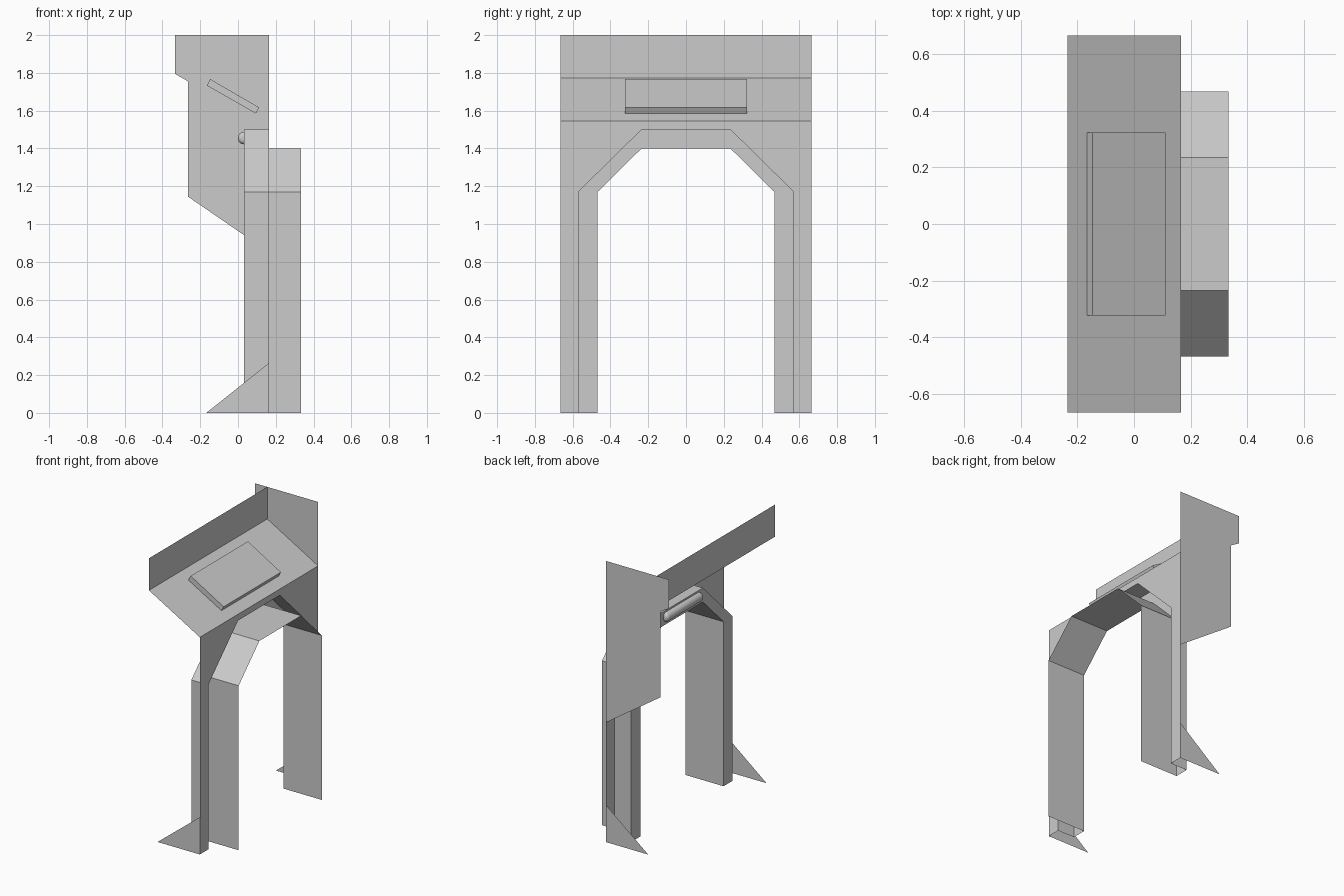
import bpy, math

if "Cube" in bpy.data.objects:
    bpy.data.objects.remove(bpy.data.objects["Cube"])

W = 0.665                      # half width of the body
XF, XB, XR = 0.165, 0.032, 0.333   # front sheet, groove back, lining front


def make(name, verts, faces):
    me = bpy.data.meshes.new(name)
    me.from_pydata(verts, [], faces)
    me.update()
    ob = bpy.data.objects.new(name, me)
    bpy.context.collection.objects.link(ob)
    return ob


def arch(half, top):
    return [(-half, 0), (-half, 1.17), (-0.235, top), (0.235, top), (half, 1.17), (half, 0)]


def loft(name, a, b):
    """Strip of quads between two point rows of equal length."""
    n = len(a)
    return make(name, a + b, [(i, i + 1, n + i + 1, n + i) for i in range(n - 1)])


def at_x(path, x):
    return [(x, y, z) for y, z in path]


outer, inner = arch(0.57, 1.5), arch(0.468, 1.4)

# Front sheet with the arch opening
sheet = [(-W, 0)] + outer + [(W, 0), (W, 1.545), (-W, 1.545)]
make("front_sheet", at_x(sheet, XF), [tuple(range(len(sheet)))])

# Groove around the opening and the lining that projects forward
loft("groove_wall", at_x(outer, XB), at_x(outer, XF))
loft("groove_back", at_x(inner, XB), at_x(outer, XB))
loft("arch_lining", at_x(inner, XR), at_x(inner, XB))

# Sloping console panel and upright back strip
slope = [(XF, 1.545), (-0.235, 1.772), (-0.235, 2.0)]
loft("console_and_backboard",
     [(x, -W, z) for x, z in slope], [(x, W, z) for x, z in slope])

# Single side plate
side = [(XF, 2), (-0.333, 2), (-0.333, 1.795), (-0.265, 1.755), (-0.265, 1.145), (XF, 0.85)]
make("side_plate", [(x, W, z) for x, z in side], [tuple(range(len(side)))])

# Triangular feet
for s, label in ((-1, "near"), (1, "far")):
    make("foot_" + label, [(-0.168, s * W, 0), (XF, s * W, 0), (XF, s * W, 0.265)],
         [(0, 1, 2) if s < 0 else (2, 1, 0)])

# Raised slab on the console
prof = [(-0.165, 1.733), (0.095, 1.585), (0.112, 1.617), (-0.147, 1.767)]
make("console_slab",
     [(x, -0.322, z) for x, z in prof] + [(x, 0.322, z) for x, z in prof],
     [(0, 1, 2, 3), (7, 6, 5, 4)] +
     [(i, i + 4, (i + 1) % 4 + 4, (i + 1) % 4) for i in range(4)])

# Half-round tube with rounded ends on the back of the lintel
R, F, L, SEG = 0.033, 0.022, 0.205, 12
end = [(L - F + F * math.cos(t), R - F + F * math.sin(t))
       for t in (i * math.pi / 10 for i in range(6))]
rows = [(L, 0.0)] + end + [(-y, r) for y, r in reversed(end)] + [(-L, 0.0)]
verts = [(XB - r * math.sin(a), y, 1.455 + r * math.cos(a))
         for y, r in rows for a in (j * math.pi / SEG for j in range(SEG + 1))]
k = SEG + 1
faces = [(i * k + j, i * k + j + 1, (i + 1) * k + j + 1, (i + 1) * k + j)
         for i in range(len(rows) - 1) for j in range(SEG)]
tube = make("lintel_tube", verts, faces)
bpy.context.view_layer.objects.active = tube
tube.select_set(True)
bpy.ops.object.shade_smooth_by_angle(angle=math.radians(40))
